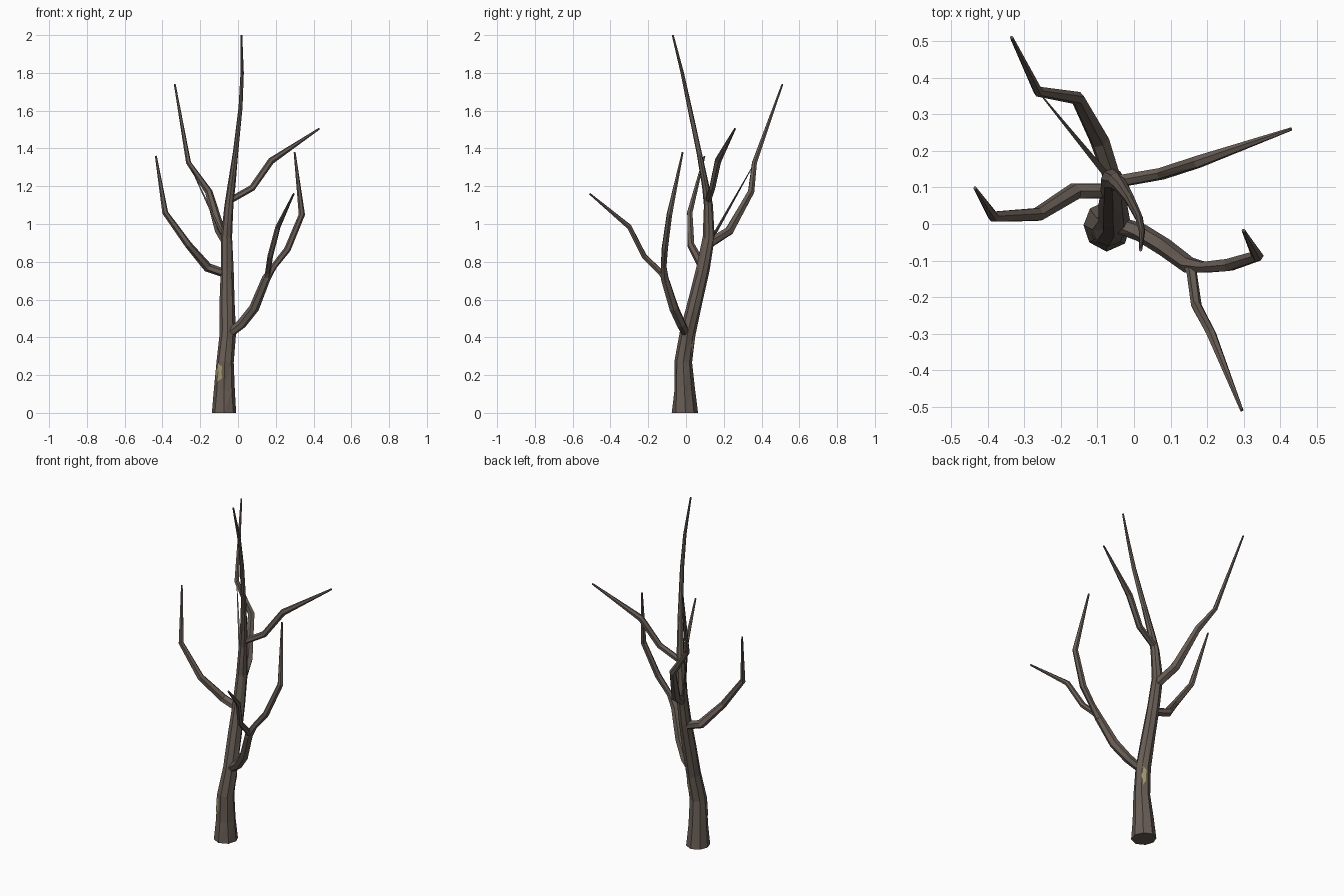
import bpy, bmesh, math, random
from mathutils import Vector
from mathutils.bvhtree import BVHTree

if "Cube" in bpy.data.objects:
    bpy.data.objects.remove(bpy.data.objects["Cube"])

random.seed(4)


def material(name, color):
    m = bpy.data.materials.new(name)
    m.diffuse_color = (*color, 1)
    m.use_nodes = True
    m.node_tree.nodes["Principled BSDF"].inputs["Base Color"].default_value = m.diffuse_color
    return m


BARK = material("bark", (0.135, 0.108, 0.088))
MOSS = material("moss", (0.36, 0.31, 0.15))


def finish(name, bm, mat):
    me = bpy.data.meshes.new(name)
    bm.to_mesh(me)
    bm.free()
    me.materials.append(mat)
    ob = bpy.data.objects.new(name, me)
    bpy.context.collection.objects.link(ob)
    return ob


def limb(name, path, sides, flat_ends=False, jitter=0.08):
    """Faceted tapering tube; path is a list of (x, y, z, radius)."""
    pts = [Vector(p[:3]) for p in path]
    bm = bmesh.new()
    rings = []
    up = Vector((0, 0, 1))
    axis, side = up, Vector((1, 0, 0))
    for i, p in enumerate(pts):
        t = pts[min(i + 1, len(pts) - 1)] - pts[max(i - 1, 0)]
        t = up.copy() if flat_ends and i in (0, len(pts) - 1) else t.normalized()
        side = axis.rotation_difference(t) @ side
        axis = t
        other = axis.cross(side)
        ring = []
        for k in range(sides):
            a = 2 * math.pi * k / sides
            r = path[i][3] * (1 + random.uniform(-jitter, jitter))
            ring.append(bm.verts.new(p + (side * math.cos(a) + other * math.sin(a)) * r))
        rings.append(ring)
    for lo, hi in zip(rings, rings[1:]):
        for k in range(sides):
            n = (k + 1) % sides
            bm.faces.new((lo[k], lo[n], hi[n], hi[k]))
    bm.faces.new(rings[0][::-1])
    bm.faces.new(rings[-1])
    bmesh.ops.triangulate(bm, faces=[f for f in bm.faces if len(f.verts) == 4])
    bm.normal_update()
    tree = BVHTree.FromBMesh(bm)
    finish(name, bm, BARK)
    return tree


# Trunk, sweeping back and then forward to the tip
trunk = limb("trunk", [
    (-0.075, -0.003, 0.00, 0.068), (-0.075, -0.008, 0.12, 0.056),
    (-0.070, -0.015, 0.27, 0.045), (-0.055, 0.008, 0.42, 0.042),
    (-0.058, 0.052, 0.60, 0.037), (-0.058, 0.090, 0.76, 0.035),
    (-0.060, 0.122, 0.93, 0.031), (-0.048, 0.118, 1.10, 0.024),
    (-0.035, 0.104, 1.20, 0.020), (-0.012, 0.070, 1.38, 0.014),
    (0.014, 0.018, 1.62, 0.011), (0.022, -0.020, 1.80, 0.009),
    (0.018, -0.070, 2.00, 0.005)], 8, flat_ends=True)

# Low right limb, ending in an upswept branch
limb("lower_right_branch", [
    (-0.045, 0.00, 0.42, 0.024), (0.02, -0.025, 0.47, 0.026),
    (0.085, -0.065, 0.555, 0.026), (0.150, -0.112, 0.71, 0.023),
    (0.190, -0.118, 0.775, 0.017), (0.262, -0.112, 0.865, 0.018),
    (0.338, -0.088, 1.05, 0.016), (0.300, -0.018, 1.38, 0.005)], 6)

# Side shoot reaching forward
limb("front_branch", [
    (0.148, -0.105, 0.70, 0.018), (0.158, -0.135, 0.745, 0.015),
    (0.170, -0.222, 0.83, 0.015), (0.212, -0.300, 0.985, 0.014),
    (0.295, -0.510, 1.16, 0.005)], 6)

# Left limb
limb("left_branch", [
    (-0.060, 0.090, 0.735, 0.022), (-0.160, 0.090, 0.77, 0.024),
    (-0.262, 0.027, 0.89, 0.020), (-0.385, 0.020, 1.06, 0.016),
    (-0.435, 0.098, 1.36, 0.005)], 6)

# Back limb
limb("back_branch", [
    (-0.060, 0.125, 0.90, 0.026), (-0.095, 0.230, 0.965, 0.026),
    (-0.155, 0.345, 1.17, 0.019), (-0.262, 0.362, 1.325, 0.014),
    (-0.335, 0.510, 1.74, 0.005)], 6)

# Thin sliver running from the trunk up to the bend of the back limb
limb("back_sliver", [
    (-0.075, 0.135, 0.92, 0.010), (-0.258, 0.358, 1.315, 0.002)], 3)

# Upper right limb
limb("upper_right_branch", [
    (-0.050, 0.115, 1.12, 0.017), (0.075, 0.138, 1.19, 0.017),
    (0.175, 0.170, 1.335, 0.018), (0.430, 0.260, 1.505, 0.005)], 6)


def patch(name, center, angle, width, height):
    """Ragged patch laid onto the trunk; angle is its facing direction."""
    out = Vector((math.cos(angle), math.sin(angle), 0))
    across = Vector((-out.y, out.x, 0))
    bm = bmesh.new()

    def drop(u, v):
        start = Vector(center) + out * 0.3 + across * u + Vector((0, 0, v))
        hit = trunk.ray_cast(start, -out)[0] or start - out * 0.27
        return bm.verts.new(hit + out * 0.003)

    n = 10
    loops = []
    for s in (0.5, 1.0):
        loops.append([drop(math.cos(2 * math.pi * k / n) * width * s * (1 if k % 2 else 0.7),
                           math.sin(2 * math.pi * k / n) * height * s * (1 if k % 2 else 0.8))
                      for k in range(n)])
    mid = drop(0, 0)
    inner, outer = loops
    for k in range(n):
        m = (k + 1) % n
        bm.faces.new((mid, inner[k], inner[m]))
        bm.faces.new((inner[k], outer[k], outer[m], inner[m]))
    finish(name, bm, MOSS)


# Pale patches on the bark
patch("front_patch", (-0.072, -0.013, 0.215), math.radians(228), 0.027, 0.055)
patch("back_patch", (-0.060, 0.0, 0.36), math.radians(62), 0.014, 0.055)
